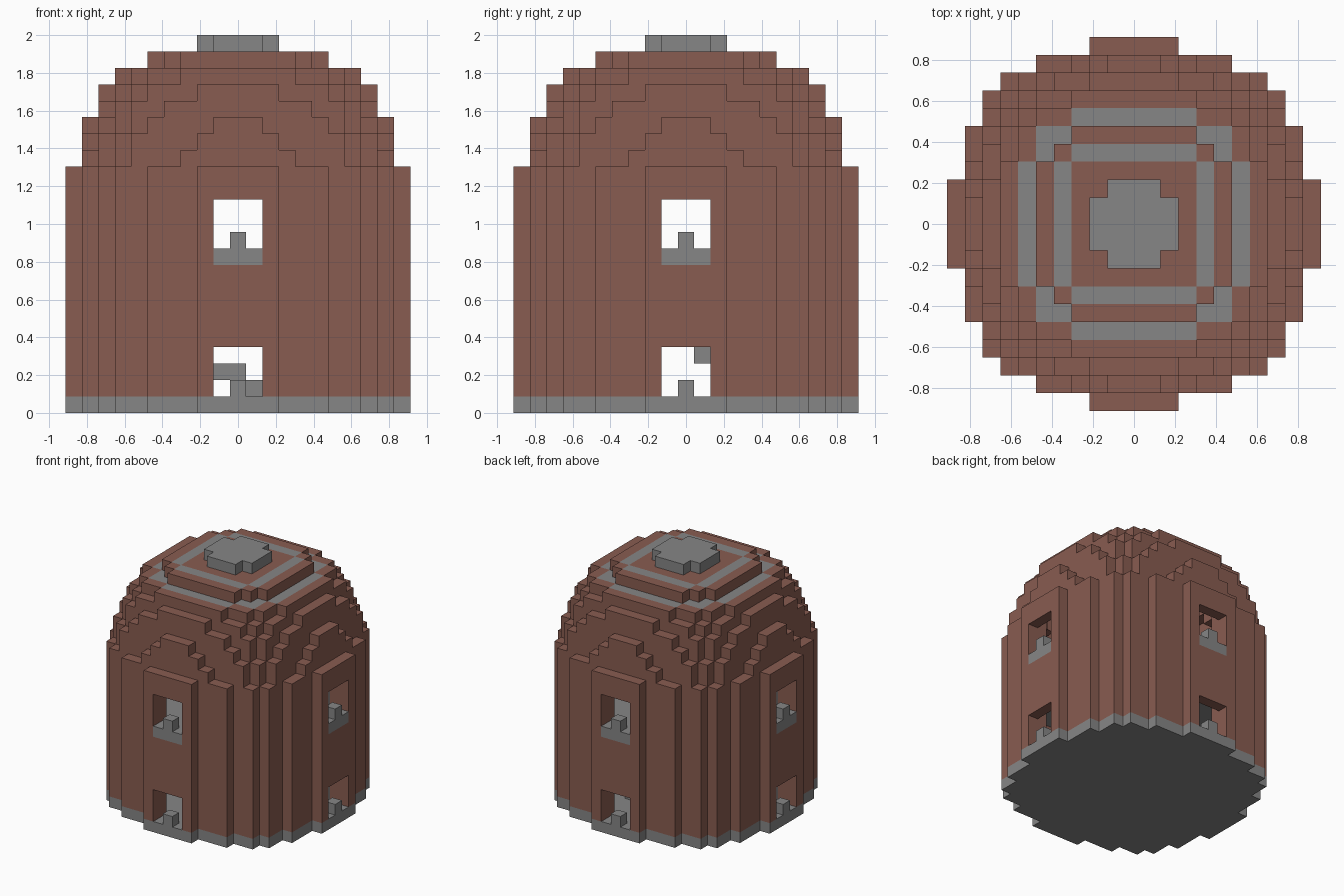
import bpy
import bmesh

cube = bpy.data.objects.get("Cube")
if cube:
    bpy.data.objects.remove(cube, do_unlink=True)

U = 2 / 23  # edge length of one block


def material(name, rgb):
    m = bpy.data.materials.new(name)
    m.use_nodes = True
    m.diffuse_color = (*rgb, 1)
    bsdf = m.node_tree.nodes["Principled BSDF"]
    bsdf.inputs["Base Color"].default_value = (*rgb, 1)
    bsdf.inputs["Roughness"].default_value = 0.9
    return m


brick = material("brick_brown", (0.25, 0.107, 0.082))
stone = material("stone_grey", (0.238, 0.238, 0.238))


def disc(corners):
    """Eight-way symmetric block disc from its outer corner cells."""
    out = set()
    for a, b in corners:
        for i in range(-a, a + 1):
            for j in range(-b, b + 1):
                out |= {(i, j), (j, i)}
    return out


# Floor plan of the tower and of each dome course
PLAN = disc([(10, 2), (9, 5), (8, 7)])
COURSES = {
    15: disc([(9, 3), (8, 6), (7, 7)]),
    16: disc([(9, 2), (8, 6), (7, 7)]),
    17: disc([(9, 1), (8, 5), (7, 6)]),
    18: disc([(8, 4), (7, 6)]),
    19: disc([(8, 2), (7, 5), (6, 6)]),
    20: disc([(7, 3), (6, 5)]),
    21: disc([(5, 3), (4, 4)]),
    22: disc([(2, 1)]),
}


def rim(cells, above=None):
    """Outer ring of a disc, plus the cells left uncovered by the next course."""
    ring = {(i, j) for i, j in cells
            if any((i + a, j + b) not in cells for a in (-1, 0, 1) for b in (-1, 0, 1))}
    if above is not None:
        ring |= cells - (above - rim(above))
    return ring


blocks = {}  # cell -> part name


def put(part, cells, layer):
    for i, j in cells:
        blocks[i, j, layer] = part


# Stone base and upper floor
put("foundation", PLAN, 0)
put("upper_floor", PLAN - rim(PLAN), 9)

# Walls with four doorways and four windows
opening = {(i, j) for i, j in rim(PLAN) if min(abs(i), abs(j)) <= 1}
for z in range(1, 15):
    cut = z in (1, 2, 3, 9, 10, 11, 12)
    above = COURSES[15] if z == 14 else None
    put("walls", rim(PLAN, above) - (opening if cut else set()), z)
put("window_sills", opening, 9)
centres = {c for c in opening if 0 in c}
put("window_posts", centres, 10)
put("door_posts", centres, 1)

# Dome shell, closed by the two top courses
for z in range(15, 20):
    put("dome", rim(COURSES[z], COURSES[z + 1]), z)
for z in (20, 21):
    put("dome", COURSES[z], z)
put("roof_cap", COURSES[22], 22)

# Stone bands laid into the roof
lower = disc([(6, 3), (5, 5)]) - disc([(5, 3), (4, 4)])
upper = disc([(4, 3)]) - disc([(3, 3)])
put("lower_roof_band", lower, 20)
put("upper_roof_band", upper, 21)

# Winding steps inside the ground floor
put("steps", {(1, 5), (2, 5)}, 1)
put("steps", {(0, 5), (-1, 5)}, 2)
put("steps", {(-5, 1), (-5, 2)}, 3)


def build(part, mat):
    """Mesh the visible faces of all blocks belonging to one part."""
    bm = bmesh.new()
    verts = {}

    def vert(p):
        if p not in verts:
            verts[p] = bm.verts.new(((p[0] - 0.5) * U, (p[1] - 0.5) * U, p[2] * U))
        return verts[p]

    for cell, owner in blocks.items():
        if owner != part:
            continue
        for axis in range(3):
            b, c = (axis + 1) % 3, (axis + 2) % 3
            for side in (0, 1):
                near = list(cell)
                near[axis] += 2 * side - 1
                if tuple(near) in blocks:
                    continue
                quad = []
                for u, v in ((0, 0), (1, 0), (1, 1), (0, 1)):
                    p = list(cell)
                    p[axis] += side
                    p[b] += u
                    p[c] += v
                    quad.append(vert(tuple(p)))
                bm.faces.new(quad if side else quad[::-1])
    mesh = bpy.data.meshes.new(part)
    bm.to_mesh(mesh)
    bm.free()
    mesh.materials.append(mat)
    bpy.context.collection.objects.link(bpy.data.objects.new(part, mesh))


for part in sorted(set(blocks.values())):
    build(part, brick if part in ("walls", "dome") else stone)
